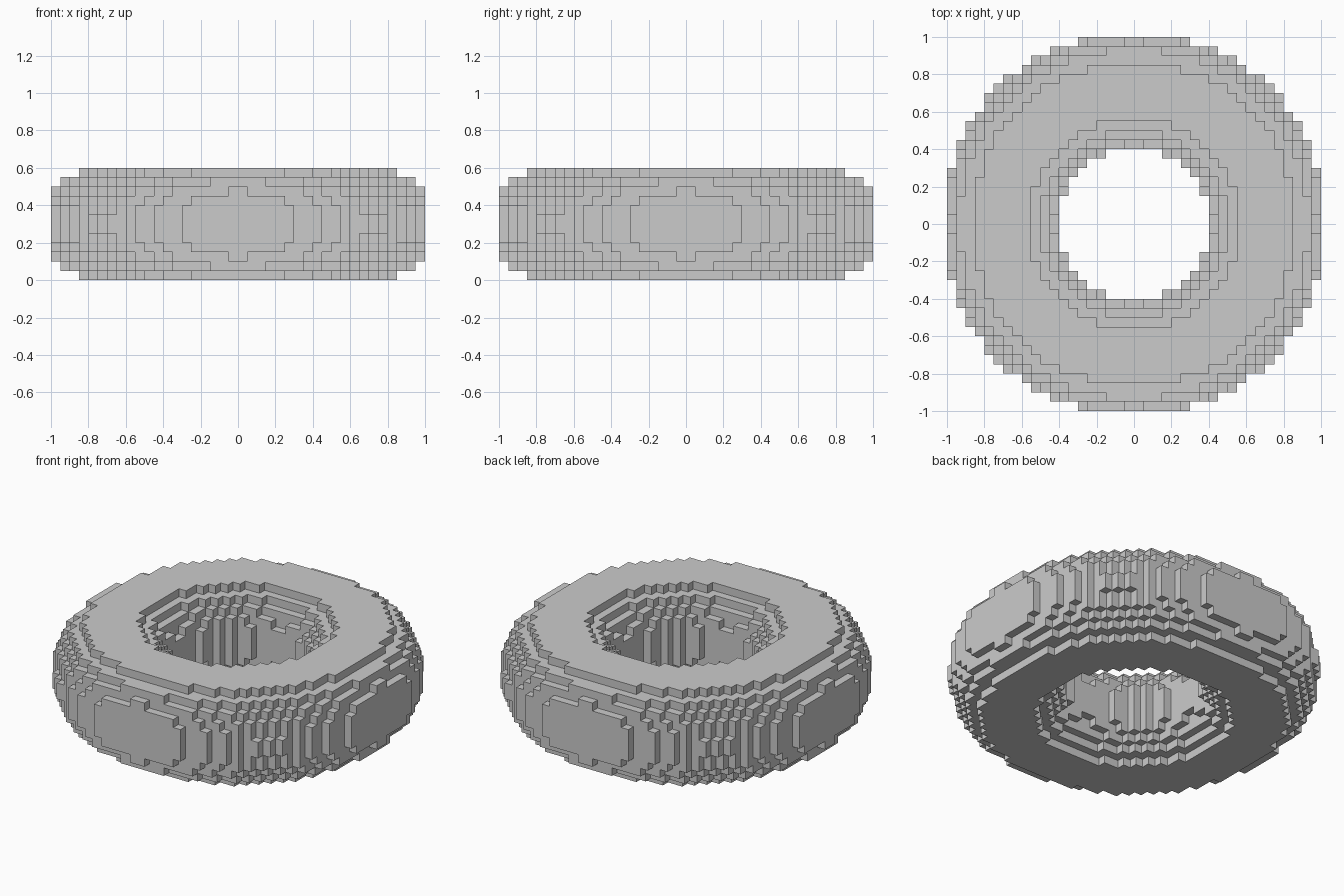
import bpy, bmesh, math
from itertools import product

if "Cube" in bpy.data.objects:
    bpy.data.objects.remove(bpy.data.objects["Cube"])

S = 0.05                 # voxel edge
N, NZ = 40, 12           # voxels across and up
R, r = 0.716, 0.278      # torus radii being voxelised


def clamp(v, a, b):
    return max(a, min(b, v))


def filled(i, j, k):
    # A voxel is filled when its box touches the solid torus
    if not (0 <= i < N and 0 <= j < N and 0 <= k < NZ):
        return False
    ax, ay, az = (abs(n + 0.5 - c / 2) * S for n, c in ((i, N), (j, N), (k, NZ)))
    h = S / 2
    near = math.hypot(ax - h, ay - h)
    far = math.hypot(ax + h, ay + h)
    return math.hypot(clamp(R, near, far) - R, az - h) <= r


cells = {c for c in product(range(N), range(N), range(NZ)) if filled(*c)}

# Blocky ring: one quad for each exposed voxel side
bm = bmesh.new()
verts = {}


def vert(p):
    if p not in verts:
        verts[p] = bm.verts.new(((p[0] - N / 2) * S, (p[1] - N / 2) * S, p[2] * S))
    return verts[p]


for c in sorted(cells):
    for axis, side in product(range(3), (0, 1)):
        n = list(c)
        n[axis] += 2 * side - 1
        if tuple(n) in cells:
            continue
        u, v = (axis + 1) % 3, (axis + 2) % 3
        loop = []
        for du, dv in ((0, 0), (1, 0), (1, 1), (0, 1)):
            p = list(c)
            p[axis] += side
            p[u] += du
            p[v] += dv
            loop.append(vert(tuple(p)))
        bm.faces.new(loop if side else loop[::-1])

mesh = bpy.data.meshes.new("voxel_ring")
bm.to_mesh(mesh)
bm.free()
bpy.context.collection.objects.link(bpy.data.objects.new("voxel_ring", mesh))
